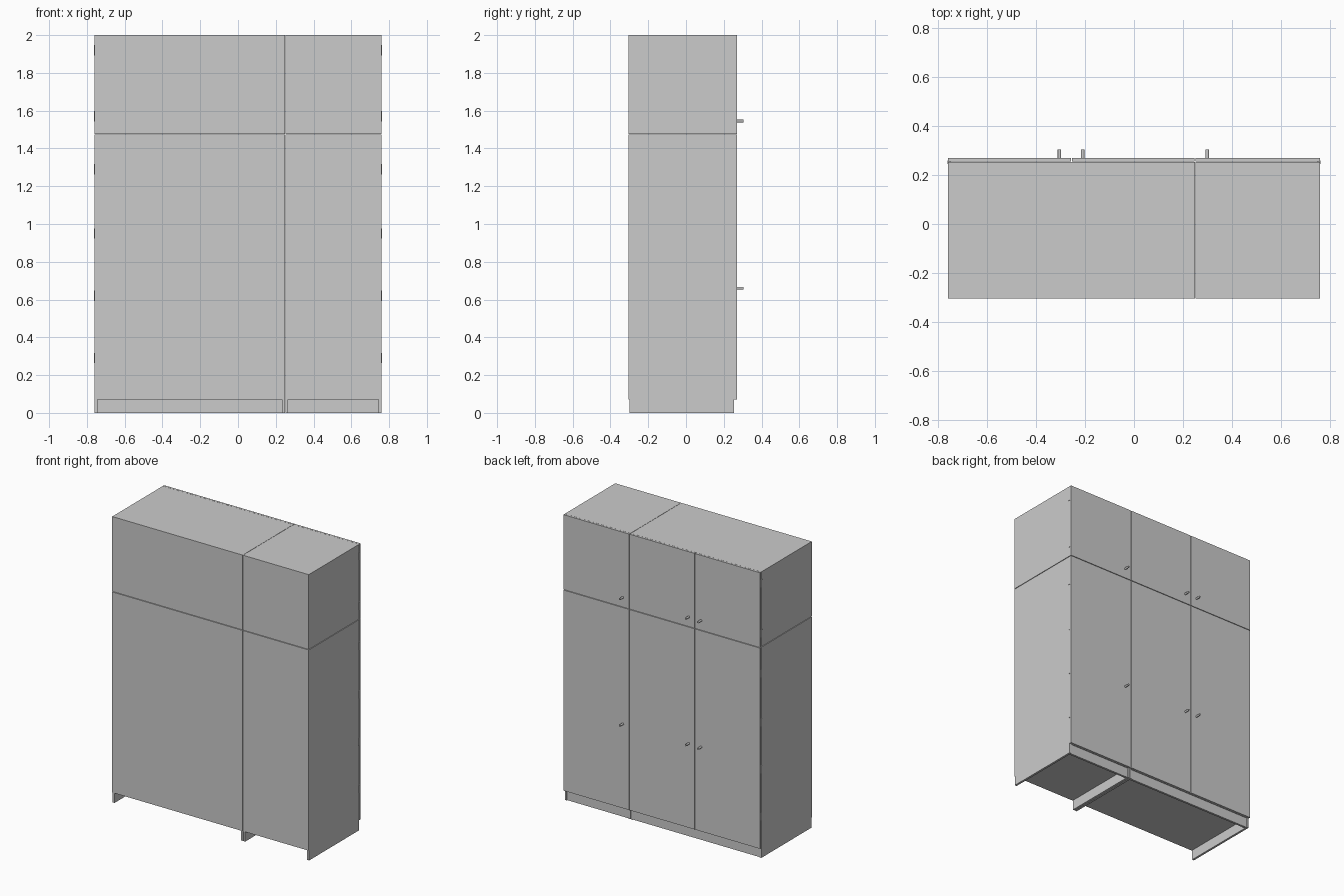
import bpy
import bmesh
from mathutils import Matrix

cube = bpy.data.objects.get("Cube")
if cube:
    bpy.data.objects.remove(cube, do_unlink=True)

grey = bpy.data.materials.new("light grey")
grey.use_nodes = True
grey.diffuse_color = (0.6, 0.6, 0.6, 1)
grey.node_tree.nodes["Principled BSDF"].inputs["Base Color"].default_value = (0.6, 0.6, 0.6, 1)


def finish(name, bm):
    mesh = bpy.data.meshes.new(name)
    bm.to_mesh(mesh)
    bm.free()
    mesh.materials.append(grey)
    obj = bpy.data.objects.new(name, mesh)
    bpy.context.collection.objects.link(obj)
    return obj


def box(name, x, y, z):
    """Board spanning the given (min, max) ranges."""
    bm = bmesh.new()
    bmesh.ops.create_cube(bm, size=1)
    for v in bm.verts:
        v.co = [r[0] if c < 0 else r[1] for c, r in zip(v.co, (x, y, z))]
    return finish(name, bm)


def knob(name, x, z):
    """Short round peg standing out from a door."""
    bm = bmesh.new()
    bmesh.ops.create_cone(bm, cap_ends=True, segments=16, radius1=0.007, radius2=0.007, depth=0.036,
                          matrix=Matrix.Translation((x, 0.286, z)) @ Matrix.Rotation(1.5708, 4, "X"))
    for f in bm.faces:
        f.smooth = len(f.verts) == 4
    for e in bm.edges:
        e.smooth = all(len(f.verts) == 4 for f in e.link_faces)
    return finish(name, bm)


T = 0.015                      # board thickness
BACK, FRONT, DOOR = -0.304, 0.254, 0.269
PLINTH, SEAM, TOP = 0.07, 1.475, 2.0
GAP = 0.002
units = {"wide": (-0.76, 0.249), "narrow": (0.251, 0.76)}
tiers = {"lower": (0, SEAM - GAP), "upper": (SEAM + GAP, TOP)}

# Carcasses: two sides, floor, roof, back panel and shelf
for uname, (x0, x1) in units.items():
    inner = (x0 + T, x1 - T)
    for tname, (z0, z1) in tiers.items():
        label = f"{uname}_{tname}"
        floor = max(z0, PLINTH)
        depth = (BACK + 0.004, FRONT)
        box(label + "_right_side", (x0, x0 + T), depth, (z0, z1))
        box(label + "_left_side", (x1 - T, x1), depth, (z0, z1))
        box(label + "_floor", inner, depth, (floor, floor + T))
        box(label + "_roof", inner, depth, (z1 - T, z1))
        box(label + "_back", (x0, x1), (BACK, BACK + 0.004), (floor, z1))
        mid = (floor + z1) / 2
        box(label + "_shelf", inner, (BACK + 0.004, FRONT - 0.02), (mid, mid + T))
    # Kick board under the doors
    box(uname + "_kick_board", inner, (FRONT - 0.02, FRONT - 0.005), (0, PLINTH))

# Doors with one knob each
doors = {"right": (-0.76, -0.257, -0.305), "middle": (-0.254, 0.248, -0.21), "left": (0.252, 0.76, 0.3)}
for dname, (x0, x1, kx) in doors.items():
    for tname, (z0, z1), kz in (("lower", (PLINTH, SEAM - GAP), 0.66),
                                ("upper", (SEAM + GAP, TOP), 1.545)):
        box(f"{dname}_{tname}_door", (x0, x1), (FRONT + 0.001, DOOR), (z0, z1))
        knob(f"{dname}_{tname}_knob", kx, kz)

# Hinge plates along the outer edges
for z in (0.29, 0.62, 0.95, 1.29, 1.57, 1.92):
    for side, s in (("left", 1), ("right", -1)):
        box(side + "_hinge", sorted((s * 0.75, s * 0.763)), (FRONT - 0.008, FRONT + 0.006),
            (z - 0.027, z + 0.027))
